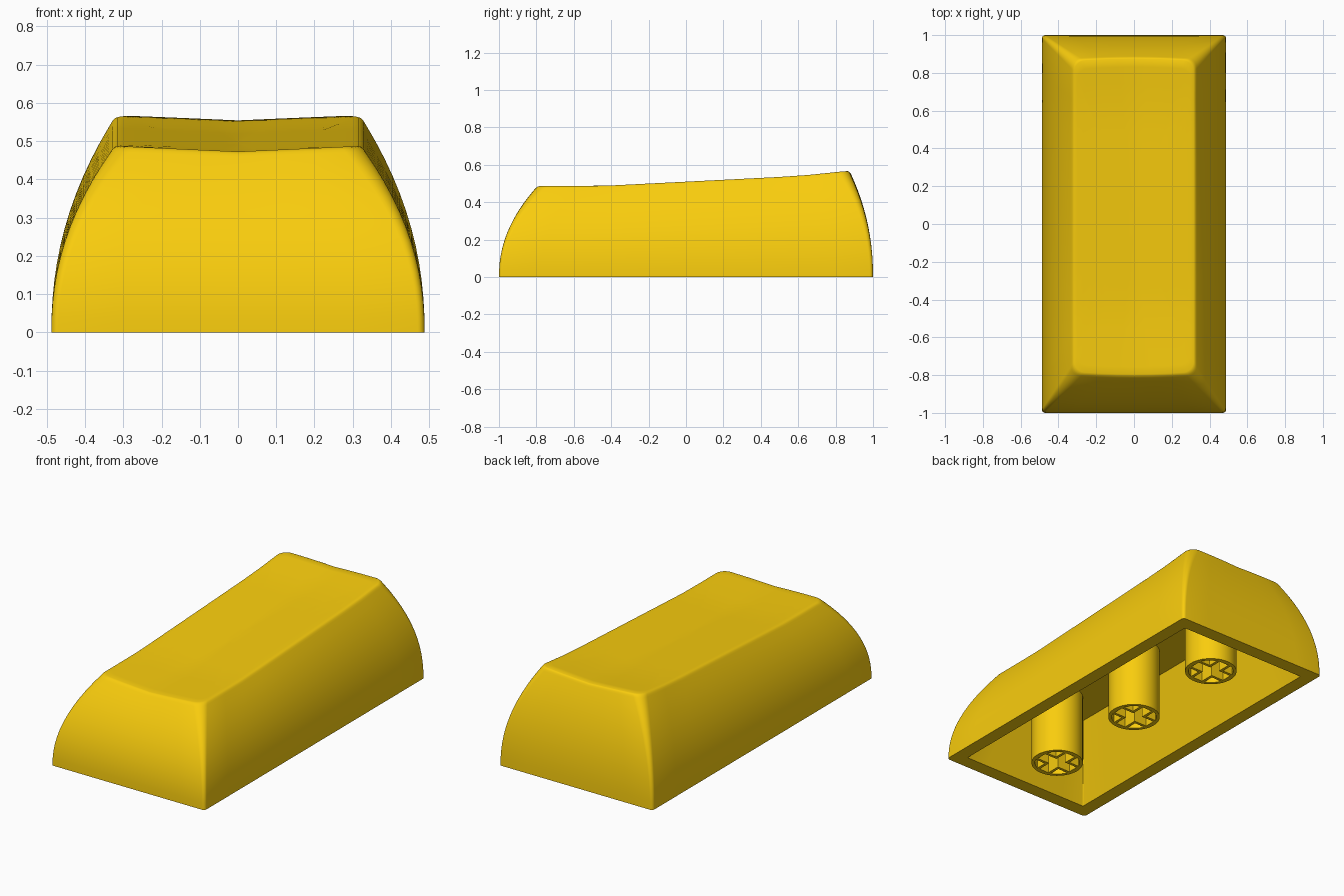
import bpy, bmesh, math

if "Cube" in bpy.data.objects:
    bpy.data.objects.remove(bpy.data.objects["Cube"])

YELLOW = bpy.data.materials.new("yellow_plastic")
YELLOW.diffuse_color = (0.95, 0.61, 0.004, 1)
YELLOW.use_nodes = True
YELLOW.node_tree.nodes["Principled BSDF"].inputs["Base Color"].default_value = YELLOW.diffuse_color


def edge_height(y):
    # Height of the top along its long edges
    pts = [(-2, .487), (-.45, .487), (.6, .540), (.88, .569), (2, .569)]
    for (a, za), (b, zb) in zip(pts, pts[1:]):
        if y <= b:
            return za + (zb - za) * (y - a) / (b - a)


def top_height(x, y):
    # Shallow valley running front to back
    return edge_height(y) - .046 * max(0, .308 - abs(x))


def ring(hx, y0, y1, r, bow=0):
    # Rounded rectangle, anticlockwise, always the same point count
    corners = [(hx - r, y0 + r, -90), (hx - r, y1 - r, 0),
               (-hx + r, y1 - r, 90), (-hx + r, y0 + r, 180)]
    pts = []
    for k, (cx, cy, a0) in enumerate(corners):
        for i in range(7):
            a = math.radians(a0 + 15 * i)
            pts.append((cx + r * math.cos(a), cy + r * math.sin(a)))
        nx, ny, na = corners[(k + 1) % 4]
        n = math.radians(na)
        ex, ey = nx + r * math.cos(n), ny + r * math.sin(n)
        sx, sy = pts[-1]
        steps = 10 if k % 2 == 0 else 6
        for i in range(1, steps):
            pts.append((sx + (ex - sx) * i / steps, sy + (ey - sy) * i / steps))
    mid = (y0 + y1) / 2
    return [(x, y + math.copysign(bow * (1 - (x / hx) ** 2), y - mid)) for x, y in pts]


def lerp(a, b, t):
    return a + (b - a) * t


def smooth(ob, angle):
    bpy.ops.object.select_all(action='DESELECT')
    bpy.context.view_layer.objects.active = ob
    ob.select_set(True)
    bpy.ops.object.shade_smooth_by_angle(angle=math.radians(angle))


def finish(bm, name):
    bmesh.ops.recalc_face_normals(bm, faces=bm.faces)
    me = bpy.data.meshes.new(name)
    bm.to_mesh(me)
    bm.free()
    ob = bpy.data.objects.new(name, me)
    bpy.context.collection.objects.link(ob)
    me.materials.append(YELLOW)
    return ob


# Cap shell: dished top, bulging sides, rim and hollow underside in one loft
top = ring(.316, -.782, .862, .055, .013)
loops = []
for s in (.12, .25, .4, .55, .7, .85, .95):
    loops.append([(x * s, y * s, top_height(x * s, y * s)) for x, y in top])
# Rounded top edge, then an arc that turns vertical at the base
profile = [(1, 1), (.996, .965), (.985, .93)]
profile += [(.97 * i / 12, .90 * (i / 12) ** 2.15) for i in range(12, -1, -1)]
for f, u in profile:
    outline = ring(lerp(.488, .316, u), lerp(-1, -.782, u), lerp(1, .862, u),
                   lerp(.018, .055, u), .013 * u)
    loops.append([(x, y, f * top_height(*t)) for (x, y), t in zip(outline, top)])
loops.append([(x, y, 0) for x, y in ring(.41, -.92, .92, .004)])
loops.append([(x, y, .41) for x, y in ring(.27, -.75, .81, .004)])

bm = bmesh.new()
rows = [[bm.verts.new(p) for p in loop] for loop in loops]
n = len(top)
for a, b in zip(rows, rows[1:]):
    for i in range(n):
        j = (i + 1) % n
        bm.faces.new((a[i], a[j], b[j], b[i]))
centre = bm.verts.new((0, 0, top_height(0, 0)))
for i in range(n):
    bm.faces.new((centre, rows[0][i], rows[0][(i + 1) % n]))
bm.faces.new(rows[-1])
smooth(finish(bm, "cap_shell"), 50)


def add_prism(bm, outline, y, z0, z1):
    low = [bm.verts.new((px, y + py, z0)) for px, py in outline]
    high = [bm.verts.new((px, y + py, z1)) for px, py in outline]
    bm.faces.new(low)
    bm.faces.new(high)
    for i in range(len(low)):
        j = (i + 1) % len(low)
        bm.faces.new((low[i], low[j], high[j], high[i]))


# Mounting stems: thin tube holding a thin-walled cross socket
def stem(name, y):
    R, inner, arm, w, wall, top_z, depth = .14, .121, .112, .031, .016, .43, .405
    bm = bmesh.new()
    bmesh.ops.create_cone(bm, cap_ends=True, segments=48, radius1=R, radius2=R, depth=top_z)
    bmesh.ops.translate(bm, verts=bm.verts, vec=(0, y, top_z / 2))
    ob = finish(bm, name)
    # Cutter: the cross plus four pockets between its arms
    bm = bmesh.new()
    quarter = [(arm, -w), (arm, w), (w, w)]
    c = w + wall
    a0 = math.asin(c / inner)
    arc = [lerp(a0, math.pi / 2 - a0, i / 6) for i in range(7)]
    pocket = [(c, c)] + [(inner * math.cos(a), inner * math.sin(a)) for a in arc]
    cross = []
    for sx, sy in ((1, 0), (0, 1), (-1, 0), (0, -1)):
        cross += [(px * sx - py * sy, px * sy + py * sx) for px, py in quarter]
        add_prism(bm, [(px * sx - py * sy, px * sy + py * sx) for px, py in pocket],
                  y, -.05, depth)
    add_prism(bm, cross, y, -.05, depth)
    cutter = finish(bm, name + "_socket_cutter")
    cutter.hide_render = True
    mod = ob.modifiers.new("socket", 'BOOLEAN')
    mod.object, mod.operation, mod.solver = cutter, 'DIFFERENCE', 'EXACT'
    bpy.context.view_layer.objects.active = ob
    bpy.ops.object.modifier_apply(modifier=mod.name)
    bpy.data.objects.remove(cutter)
    smooth(ob, 30)


for name, y in (("front_stem", -.65), ("middle_stem", 0), ("back_stem", .65)):
    stem(name, y)
